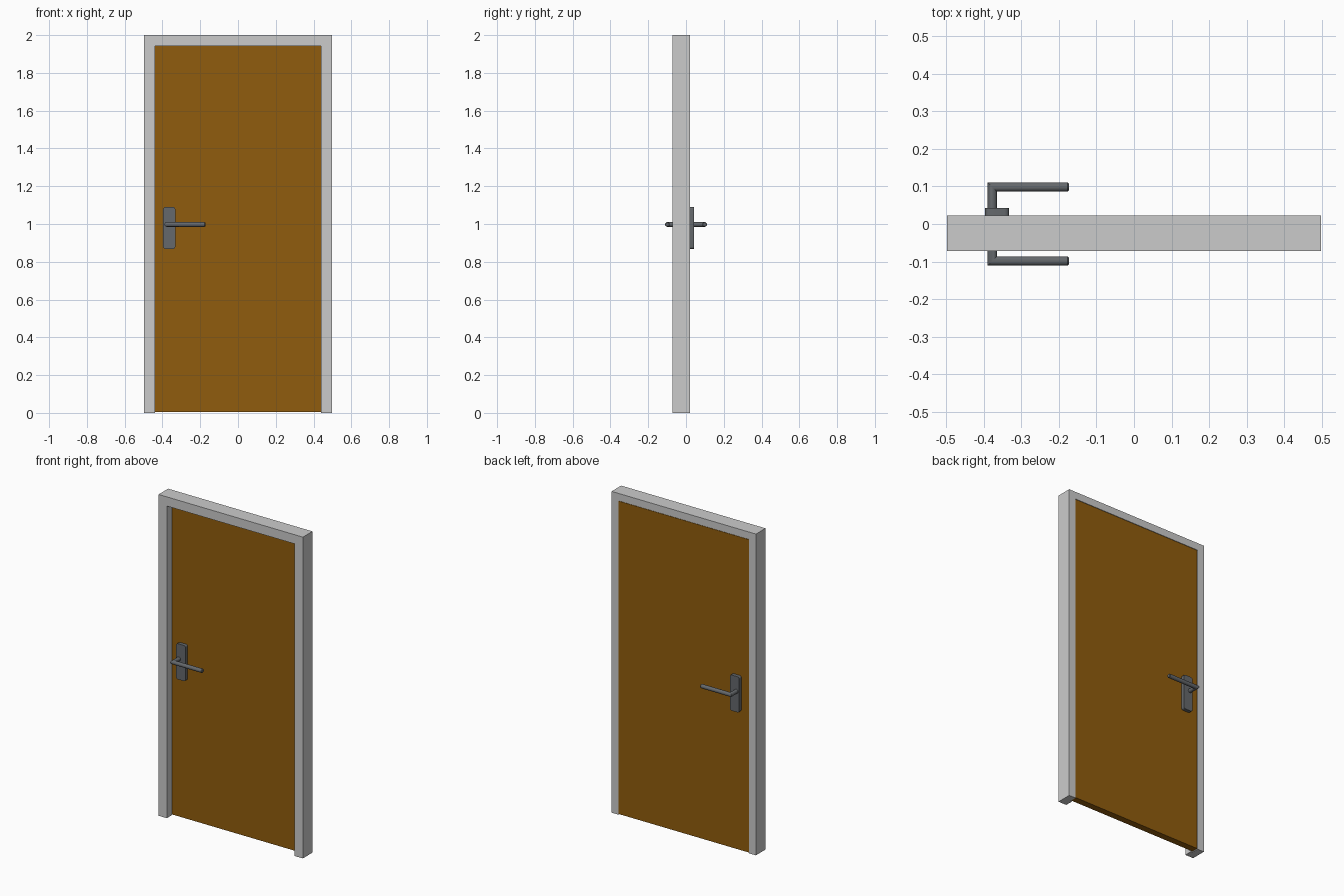
import bpy, bmesh, math

cube = bpy.data.objects.get("Cube")
if cube:
    bpy.data.objects.remove(cube, do_unlink=True)


def material(name, rgb, roughness=0.6):
    mat = bpy.data.materials.new(name)
    mat.use_nodes = True
    mat.diffuse_color = (*rgb, 1)
    bsdf = mat.node_tree.nodes["Principled BSDF"]
    bsdf.inputs["Base Color"].default_value = (*rgb, 1)
    bsdf.inputs["Roughness"].default_value = roughness
    return mat


def finish(bm, name, mat, smooth=False, mirror_y=False):
    bmesh.ops.recalc_face_normals(bm, faces=bm.faces)
    mesh = bpy.data.meshes.new(name)
    bm.to_mesh(mesh)
    bm.free()
    mesh.materials.append(mat)
    obj = bpy.data.objects.new(name, mesh)
    bpy.context.collection.objects.link(obj)
    if mirror_y:
        mod = obj.modifiers.new("Both sides", 'MIRROR')
        mod.use_axis = (False, True, False)
        mod.use_mirror_merge = False
    if smooth:
        bpy.ops.object.select_all(action='DESELECT')
        obj.select_set(True)
        bpy.context.view_layer.objects.active = obj
        bpy.ops.object.shade_smooth_by_angle(angle=math.radians(35))
    return obj


def box(lo, hi):
    bm = bmesh.new()
    bmesh.ops.create_cube(bm, size=1)
    for v in bm.verts:
        v.co = [a + (b - a) * (c + 0.5) for a, b, c in zip(lo, hi, v.co)]
    return bm


def skin(rings):
    """Join rings of points into a capped tube."""
    bm = bmesh.new()
    loops = [[bm.verts.new(p) for p in ring] for ring in rings]
    n = len(loops[0])
    for a, b in zip(loops, loops[1:]):
        for i in range(n):
            j = (i + 1) % n
            bm.faces.new((a[i], a[j], b[j], b[i]))
    bm.faces.new(loops[0])
    bm.faces.new(loops[-1])
    return bm


paint = material("light grey paint", (0.6, 0.6, 0.6))
wood = material("brown wood", (0.28, 0.107, 0.004))
metal = material("dark grey metal", (0.13, 0.14, 0.15), 0.4)

# Door frame: rebated section (inset, y) carried up, across and down
W, H, FACE = 0.497, 2.0, 0.022
section = [(0, -0.072), (0.057, -0.072), (0.057, -FACE),
           (0.046, -FACE), (0.046, FACE), (0, FACE)]
stations = [(-1, False), (-1, True), (1, True), (1, False)]
rings = [[(side * (W - d), y, H - d if top else 0) for d, y in section]
         for side, top in stations]
finish(skin(rings), "door_frame", paint)

# Door leaf, sitting in the rebate with a hairline gap
finish(box((-0.449, -FACE + 0.001, 0.004), (0.449, FACE - 0.001, 1.952)),
       "door_leaf", wood)

# Handle plates with rounded corners
bm = box((-0.396, FACE - 0.002, 0.868), (-0.332, 0.043, 1.09))
corners = [e for e in bm.edges
           if abs(e.verts[0].co.y - e.verts[1].co.y) > 0.01]
bmesh.ops.bevel(bm, geom=corners, offset=0.012, segments=4,
                profile=0.5, affect='EDGES')
finish(bm, "handle_plates", metal, smooth=True, mirror_y=True)

# Lever handles: round bar with a mitred elbow and eased tip
R, SIDES = 0.0125, 20
stem_x, bar_y, bar_z, tip_x = -0.377, 0.0985, 0.9975, -0.173
circle = [(R * math.cos(math.tau * i / SIDES), R * math.sin(math.tau * i / SIDES))
          for i in range(SIDES)]
ease = 0.004
rings = [
    [(stem_x + c, FACE, bar_z + s) for c, s in circle],
    [(stem_x + c, bar_y - c, bar_z + s) for c, s in circle],
    [(tip_x - ease, bar_y - c, bar_z + s) for c, s in circle],
    [(tip_x, bar_y - c * 0.75, bar_z + s * 0.75) for c, s in circle],
]
finish(skin(rings), "lever_handles", metal, smooth=True, mirror_y=True)
